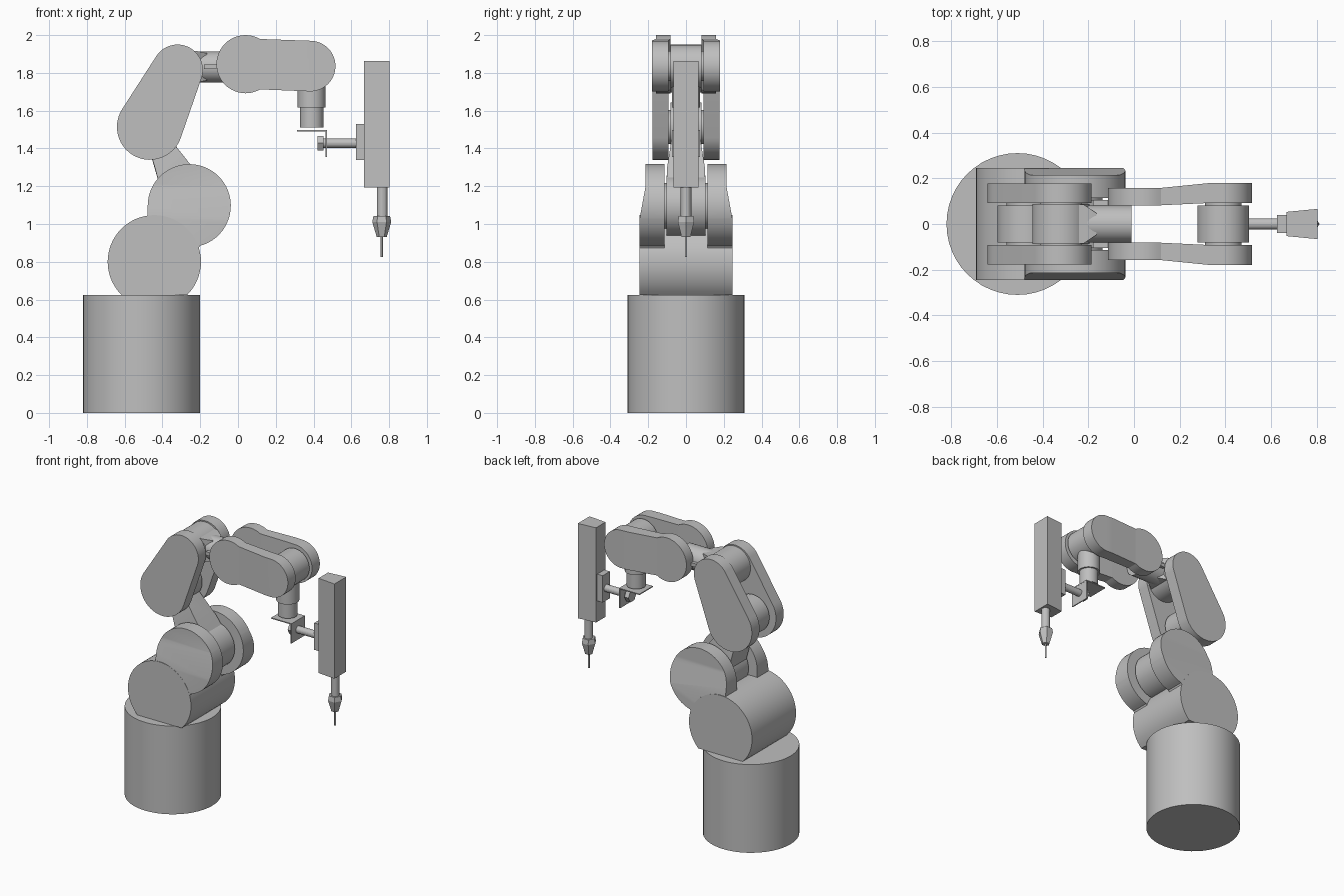
import bpy, bmesh, math
from mathutils import Vector, Matrix

if "Cube" in bpy.data.objects:
    bpy.data.objects.remove(bpy.data.objects["Cube"])

grey = bpy.data.materials.new("light_grey")
grey.diffuse_color = (0.52, 0.52, 0.52, 1)
grey.use_nodes = True
grey.node_tree.nodes["Principled BSDF"].inputs["Base Color"].default_value = grey.diffuse_color


def finish(name, bm, mirror=False, angle=12):
    bmesh.ops.recalc_face_normals(bm, faces=bm.faces)
    me = bpy.data.meshes.new(name)
    bm.to_mesh(me)
    bm.free()
    ob = bpy.data.objects.new(name, me)
    bpy.context.collection.objects.link(ob)
    me.materials.append(grey)
    bpy.ops.object.select_all(action='DESELECT')
    ob.select_set(True)
    bpy.context.view_layer.objects.active = ob
    bpy.ops.object.shade_smooth_by_angle(angle=math.radians(angle))
    if mirror:
        ob.modifiers.new("mirror", 'MIRROR').use_axis = (False, True, False)
    return ob


def cyl(name, a, b, r, sides=48):
    """Cylinder from point a to point b."""
    a, b = Vector(a), Vector(b)
    bm = bmesh.new()
    rot = Vector((0, 0, 1)).rotation_difference(b - a).to_matrix().to_4x4()
    bmesh.ops.create_cone(bm, cap_ends=True, segments=sides, radius1=r, radius2=r,
                          depth=(b - a).length, matrix=Matrix.Translation((a + b) / 2) @ rot)
    return finish(name, bm)


def drum(name, x, z, r, half):
    return cyl(name, (x, -half, z), (x, half, z), r)


def box(name, x, y, z):
    return hull(name, [(i, j, k) for i in x for j in y for k in z])


def hull(name, pts):
    bm = bmesh.new()
    for p in pts:
        bm.verts.new(p)
    bmesh.ops.convex_hull(bm, input=bm.verts)
    bmesh.ops.dissolve_limit(bm, angle_limit=0.01, verts=bm.verts, edges=bm.edges)
    return finish(name, bm)


def arc(x, z, r, a0, a1, n=32):
    return [(x + r * math.cos(math.radians(a0 + (a1 - a0) * i / n)),
             z + r * math.sin(math.radians(a0 + (a1 - a0) * i / n))) for i in range(n + 1)]


def plate(name, profile, y0, y1, cuts=(), bend=None, mirror=True):
    """Side plate: x-z profile extruded along y, optionally cut and bent."""
    bm = bmesh.new()
    f = bm.faces.new([bm.verts.new((x, y0, z)) for x, z in profile])
    new = bmesh.ops.extrude_face_region(bm, geom=[f])['geom']
    for v in new:
        if isinstance(v, bmesh.types.BMVert):
            v.co.y = y1
    for co, no in cuts:
        bmesh.ops.bisect_plane(bm, geom=bm.verts[:] + bm.edges[:] + bm.faces[:],
                               plane_co=co, plane_no=no)
    if bend:
        for v in bm.verts:
            v.co.y = bend(v.co)
    return finish(name, bm, mirror)


def ramp(t, a, b):
    return min(1, max(0, (t - a) / (b - a)))


# base and shoulder (round body cut flat at the base top)
cyl("base", (-0.51, 0, 0), (-0.51, 0, 0.625), 0.31)
cut = math.degrees(math.asin(0.175 / 0.247))
plate("shoulder", arc(-0.443, 0.80, 0.247, -cut, 180 + cut, 48), -0.246, 0.246, mirror=False)

# shoulder cheeks: thicker towards the bottom
plate("shoulder_cheek",
      arc(-0.258, 1.097, 0.22, -75, 180, 40) + [(-0.478, 0.85), (-0.22, 0.85)], 0.114, 0.214,
      cuts=[((0, 0, 1.20), (0, 0, 1)), ((0, 0, 1.03), (0, 0, 1))],
      bend=lambda c: c.y if c.y < 0.2 else 0.214 + 0.031 * ramp(c.z, 1.20, 1.03))
drum("shoulder_drum", -0.258, 1.097, 0.16, 0.104)
drum("shoulder_axle", -0.258, 1.097, 0.12, 0.13)

# tapered link up to the elbow
hull("lower_link", [(x, s * y, z) for s in (-1, 1) for x, y, z in (
    (-0.40, 0.10, 1.15), (-0.13, 0.10, 1.15), (-0.44, 0.10, 1.30), (-0.24, 0.10, 1.30),
    (-0.475, 0.068, 1.42), (-0.335, 0.068, 1.42), (-0.50, 0.068, 1.50), (-0.40, 0.068, 1.50))])

# elbow plates: tangent hull of two circles
d = Vector((0.147, 0.302))
heading = math.degrees(math.atan2(d.y, d.x))
tan = math.degrees(math.acos((0.174 - 0.134) / d.length))
plate("elbow_plate",
      arc(-0.467, 1.514, 0.174, heading + tan, heading + 360 - tan)
      + arc(-0.32, 1.816, 0.134, heading - tan, heading + tan), 0.092, 0.178)
drum("elbow_lower_drum", -0.467, 1.514, 0.13, 0.081)
drum("elbow_lower_axle", -0.467, 1.514, 0.09, 0.11)
drum("elbow_upper_drum", -0.32, 1.82, 0.125, 0.087)
drum("elbow_upper_axle", -0.32, 1.816, 0.09, 0.11)

# forearm neck and roll cylinder
hull("forearm_neck", [(x, s * y, 1.832 + t * z) for s in (-1, 1) for t in (-1, 1)
                      for x, y, z in ((-0.30, 0.085, 0.088), (-0.22, 0.085, 0.084),
                                      (-0.165, 0.048, 0.072))])
cyl("forearm_roll", (-0.22, 0, 1.831), (-0.01, 0, 1.831), 0.082)
box("forearm_tab", (-0.18, -0.10), (-0.104, 0.104), (1.82, 1.845))

# forearm plates, bending outwards to the wrist
plate("forearm_plate",
      arc(0.04, 1.846, 0.154, 60, 300) + arc(0.382, 1.836, 0.134, -90, 90), 0.082, 0.158,
      cuts=[((0.12, 0, 0), (1, 0, 0)), ((0.33, 0, 0), (1, 0, 0))],
      bend=lambda c: c.y + (0.010 if c.y < 0.1 else 0.021) * ramp(c.x, 0.12, 0.33))
drum("wrist_drum", 0.39, 1.836, 0.113, 0.081)
drum("wrist_axle", 0.39, 1.836, 0.08, 0.11)
cyl("wrist_collar", (0.39, 0, 1.616), (0.39, 0, 1.80), 0.074)
cyl("wrist_flange", (0.39, 0, 1.512), (0.39, 0, 1.63), 0.062)

# angle bracket, bolt and tool mount
box("bracket_top", (0.312, 0.472), (-0.075, 0.075), (1.490, 1.497))
box("bracket_side", (0.464, 0.471), (-0.075, 0.075), (1.356, 1.495))
cyl("bolt_head", (0.42, 0, 1.428), (0.452, 0, 1.428), 0.045, 6)
cyl("bolt_shaft", (0.44, 0, 1.428), (0.625, 0, 1.428), 0.025, 24)
box("tool_mount", (0.625, 0.672), (-0.04, 0.04), (1.34, 1.53))

# wedge shaped tool body
hull("tool_body", [(x, s * y, z) for s in (-1, 1) for z in (1.192, 1.863)
                   for x, y in ((0.668, 0.053), (0.802, 0.066))])
cyl("tool_spindle", (0.763, 0, 1.03), (0.763, 0, 1.20), 0.028, 24)

# six sided chuck lofted through rings, and the needle
bm = bmesh.new()
rings = [[bm.verts.new((0.761 + r * math.cos(math.pi * i / 3), r * math.sin(math.pi * i / 3), z))
          for i in range(6)] for r, z in ((0.044, 1.043), (0.05, 1.01), (0.026, 0.93))]
for lo, hi in zip(rings, rings[1:]):
    for i in range(6):
        bm.faces.new((lo[i], lo[i - 1], hi[i - 1], hi[i]))
bm.faces.new(rings[0])
bm.faces.new(rings[-1])
finish("tool_chuck", bm)
cyl("tool_needle", (0.761, 0, 0.826), (0.761, 0, 0.94), 0.006, 12)
